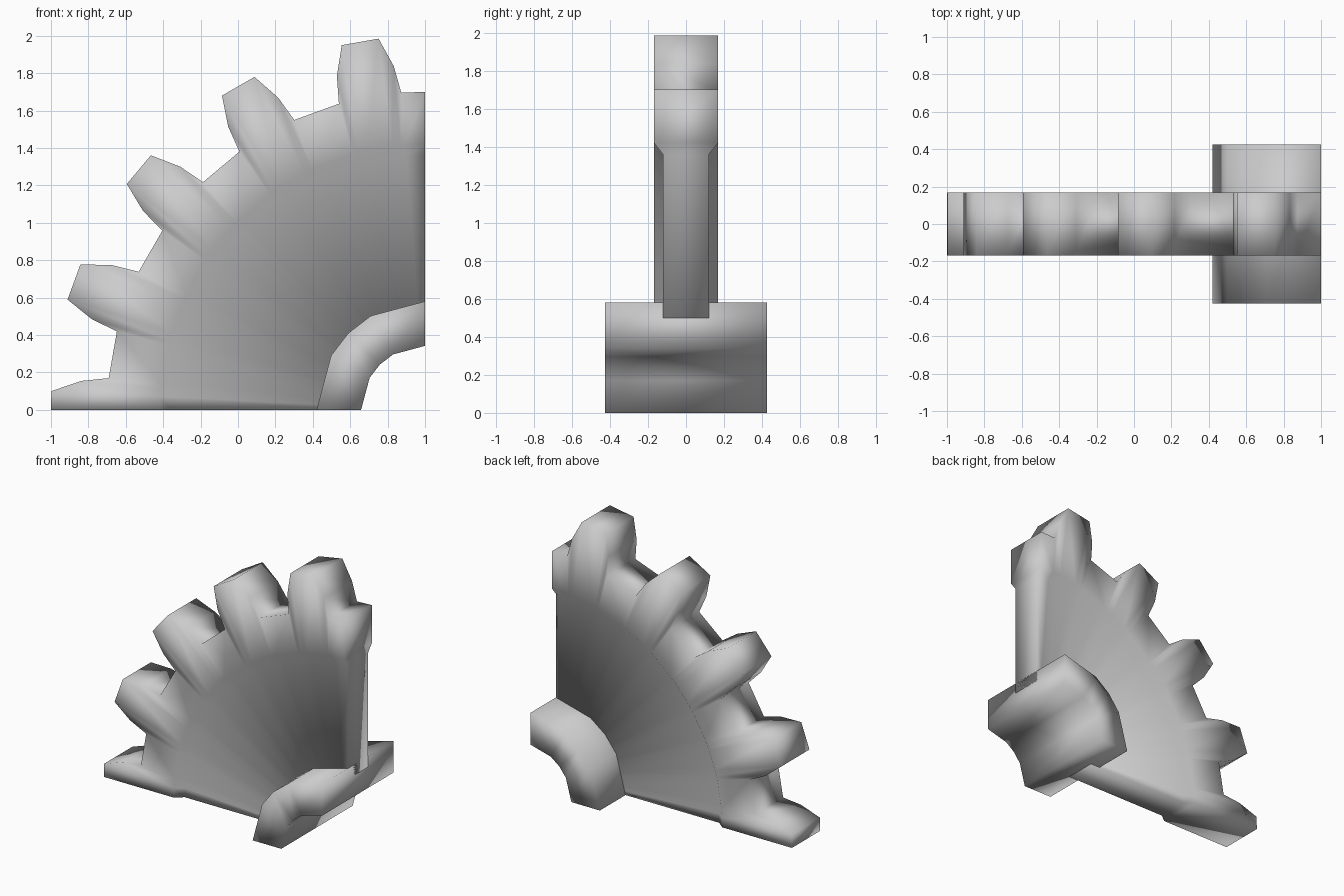
import bpy, bmesh
from math import cos, sin, radians

if "Cube" in bpy.data.objects:
    bpy.data.objects.remove(bpy.data.objects["Cube"])

CX = 1.0  # gear axis runs along y through x = 1, z = 0


def sweep(name, stations):
    """Sweep mirrored (radius, half thickness) profiles through a quarter turn.
    stations: list of (angle in degrees, profile)."""
    bm = bmesh.new()
    rings = []
    for ang, prof in stations:
        a = radians(ang)
        rings.append([[bm.verts.new((CX - r * cos(a), s * y, r * sin(a)))
                       for r, y in prof] for s in (-1, 1)])
    n = len(stations[0][1])
    for p, q in zip(rings, rings[1:]):
        # front and back sides
        for s in (0, 1):
            for k in range(n - 1):
                bm.faces.new((p[s][k], p[s][k + 1], q[s][k + 1], q[s][k]))
        # inner and outer walls
        for k in (0, n - 1):
            bm.faces.new((p[0][k], p[1][k], q[1][k], q[0][k]))
    # flat cut faces
    for ring in (rings[0], rings[-1]):
        for k in range(n - 1):
            if (ring[0][k].co - ring[0][k + 1].co).length > 1e-5:
                bm.faces.new((ring[0][k], ring[0][k + 1],
                              ring[1][k + 1], ring[1][k]))
    bmesh.ops.recalc_face_normals(bm, faces=bm.faces)
    me = bpy.data.meshes.new(name)
    bm.to_mesh(me)
    bm.free()
    ob = bpy.data.objects.new(name, me)
    bpy.context.collection.objects.link(ob)
    me.shade_smooth()
    return ob


# Tooth outline: (offset from tooth centre, radius)
half = [(2.87, 2.0), (4.8, 1.845), (5.72, 1.7)]
tooth = [(-a, r) for a, r in reversed(half)] + half
outline = [(0.0, 2.0)]
for i in range(5):
    outline += [(20 * i + a, r) for a, r in tooth if 20 * i + a > 0]
outline.append((90.0, 1.7))

# Toothed rim with thin web
sweep("toothed_rim_and_web",
      [(a, [(0.5, 0.12), (1.36, 0.12), (1.42, 0.168), (r, 0.168)])
       for a, r in outline])

# Hub with bore
sweep("hub", [(a, [(0.342, 0.425), (0.58, 0.425)])
              for a in (0, 30, 45, 60, 90)])
